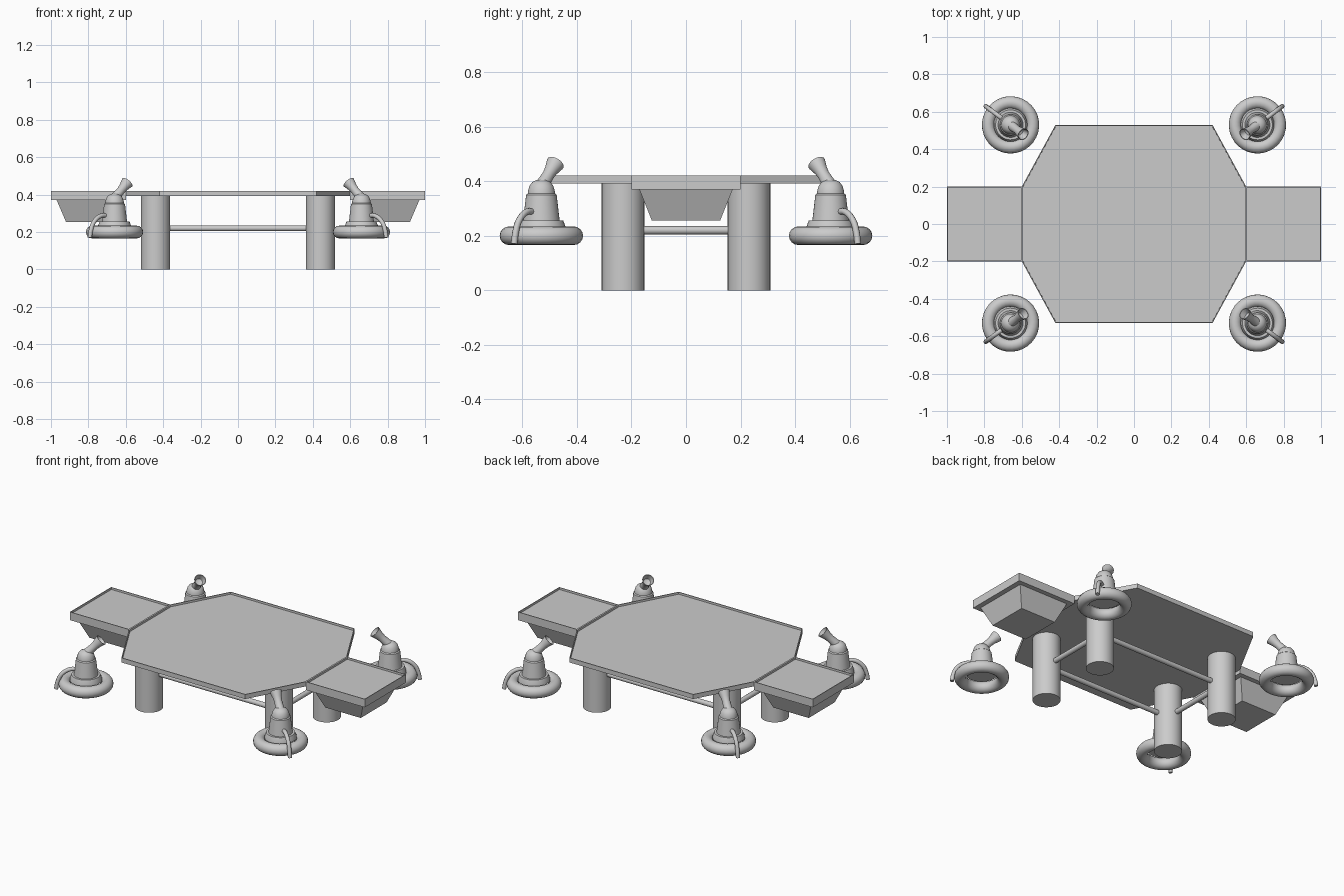
import bpy, bmesh, math
from mathutils import Matrix, Vector

if "Cube" in bpy.data.objects:
    bpy.data.objects.remove(bpy.data.objects["Cube"])


def finish(name, bm, smooth=False, matrix=None):
    bmesh.ops.recalc_face_normals(bm, faces=bm.faces)
    me = bpy.data.meshes.new(name)
    bm.to_mesh(me)
    bm.free()
    ob = bpy.data.objects.new(name, me)
    bpy.context.collection.objects.link(ob)
    if matrix is not None:
        ob.matrix_world = matrix
    if smooth:
        bpy.ops.object.select_all(action='DESELECT')
        ob.select_set(True)
        bpy.context.view_layer.objects.active = ob
        bpy.ops.object.shade_smooth_by_angle(angle=math.radians(35))
    return ob


def tray(name, outline, z0, z1, rim=0.006, depth=0.012):
    """Flat slab with a thin raised rim round its top."""
    bm = bmesh.new()
    face = bm.faces.new([bm.verts.new((x, y, z0)) for x, y in outline])
    ext = bmesh.ops.extrude_face_region(bm, geom=[face], use_keep_orig=True)
    bmesh.ops.translate(bm, vec=(0, 0, z1 - z0),
                        verts=[v for v in ext['geom'] if isinstance(v, bmesh.types.BMVert)])
    bmesh.ops.recalc_face_normals(bm, faces=bm.faces)
    top = max(bm.faces, key=lambda f: f.calc_center_median().z)
    bmesh.ops.inset_region(bm, faces=[top], thickness=rim)
    ext = bmesh.ops.inset_region(bm, faces=[top], thickness=0.0005)
    bmesh.ops.translate(bm, vec=(0, 0, -depth), verts=list(top.verts))
    return finish(name, bm)


def frustum(name, x0, x1, y, z1, z0, inset_x, inset_y):
    bm = bmesh.new()
    bmesh.ops.create_cube(bm, size=1)
    for v in bm.verts:
        low = v.co.z < 0
        hx = (x1 - x0) / 2 - (inset_x if low else 0)
        hy = y - (inset_y if low else 0)
        v.co = ((x0 + x1) / 2 + math.copysign(hx, v.co.x),
                math.copysign(hy, v.co.y), z0 if low else z1)
    return finish(name, bm)


def lathe(name, profile, matrix, closed=False, steps=32):
    """Revolve (radius, height) points about z."""
    bm = bmesh.new()
    vs = [bm.verts.new((r, 0, z)) for r, z in profile]
    es = [bm.edges.new(p) for p in zip(vs, vs[1:])]
    if closed:
        es.append(bm.edges.new((vs[-1], vs[0])))
    bmesh.ops.spin(bm, geom=vs + es, cent=(0, 0, 0), axis=(0, 0, 1),
                   angle=2 * math.pi, steps=steps, use_duplicate=False)
    bmesh.ops.remove_doubles(bm, verts=bm.verts, dist=1e-5)
    return finish(name, bm, True, matrix)


def rod(name, a, b, radius, segments=32):
    a, b = Vector(a), Vector(b)
    bm = bmesh.new()
    bmesh.ops.create_cone(bm, cap_ends=True, segments=segments,
                          radius1=radius, radius2=radius, depth=(b - a).length)
    rot = (b - a).to_track_quat('Z', 'Y').to_matrix().to_4x4()
    return finish(name, bm, True, Matrix.Translation((a + b) / 2) @ rot)


def tube(name, points, radius, matrix):
    cu = bpy.data.curves.new(name, 'CURVE')
    cu.dimensions = '3D'
    cu.bevel_depth = radius
    cu.bevel_resolution = 3
    cu.use_fill_caps = True
    cu.resolution_u = 8
    sp = cu.splines.new('BEZIER')
    sp.bezier_points.add(len(points) - 1)
    for bp, p in zip(sp.bezier_points, points):
        bp.co = p
        bp.handle_left_type = bp.handle_right_type = 'AUTO'
    ob = bpy.data.objects.new(name, cu)
    bpy.context.collection.objects.link(ob)
    ob.matrix_world = matrix


# Table top
tray('table_top', [(0.6, -0.2), (0.6, 0.2), (0.42, 0.53), (-0.42, 0.53),
                   (-0.6, 0.2), (-0.6, -0.2), (-0.42, -0.53), (0.42, -0.53)], 0.392, 0.42)

# Side wings with tapered boxes beneath
for s, side in ((-1, 'left'), (1, 'right')):
    a, b = sorted((s * 0.6, s * 1.0))
    tray(side + '_wing', [(a, -0.2), (b, -0.2), (b, 0.2), (a, 0.2)], 0.37, 0.42)
    a, b = sorted((s * 0.63, s * 0.97))
    frustum(side + '_wing_box', a, b, 0.172, 0.372, 0.255, 0.05, 0.047)

# Legs and stretchers
LX, LY, ZS = 0.441, 0.231, 0.22
for sx in (-1, 1):
    for sy in (-1, 1):
        rod('leg', (sx * LX, sy * LY, 0), (sx * LX, sy * LY, 0.395), 0.078)
    rod('cross_stretcher', (sx * LX, -LY, ZS), (sx * LX, LY, ZS), 0.015, 16)
    rod('long_stretcher', (-LX, sx * LY, ZS), (LX, sx * LY, ZS), 0.015, 16)

# Corner devices: ring, body, flared nozzle and hanging hose
ring = [(0.119 + 0.034 * math.cos(t * math.pi / 8),
         0.2 + 0.034 * math.sin(t * math.pi / 8)) for t in range(16)]
body = [(0, 0.222), (0.09, 0.222), (0.088, 0.235), (0.08, 0.256), (0.067, 0.256),
        (0.056, 0.35), (0.05, 0.355), (0.049, 0.365), (0.044, 0.382),
        (0.034, 0.396), (0.018, 0.404), (0, 0.407)]
nozzle = [(0, 0), (0.026, 0), (0.024, 0.03), (0.022, 0.06), (0.025, 0.085),
          (0.034, 0.12), (0.03, 0.12), (0.02, 0.088), (0, 0.08)]
hose = [(-0.05, 0, 0.288), (-0.09, 0, 0.287), (-0.137, 0, 0.255), (-0.158, 0, 0.21), (-0.166, 0, 0.17)]
for sx in (-1, 1):
    for sy in (-1, 1):
        m = (Matrix.Translation((sx * 0.66, sy * 0.53, 0))
             @ Matrix.Rotation(math.atan2(-sy * 0.6, -sx * 0.8), 4, 'Z'))
        lathe('ring', ring, m, closed=True)
        lathe('body', body, m)
        lathe('nozzle', nozzle, m @ Matrix.Translation((0, 0, 0.38))
              @ Matrix.Rotation(math.radians(45), 4, 'Y'), steps=24)
        tube('hose', hose, 0.012, m)
